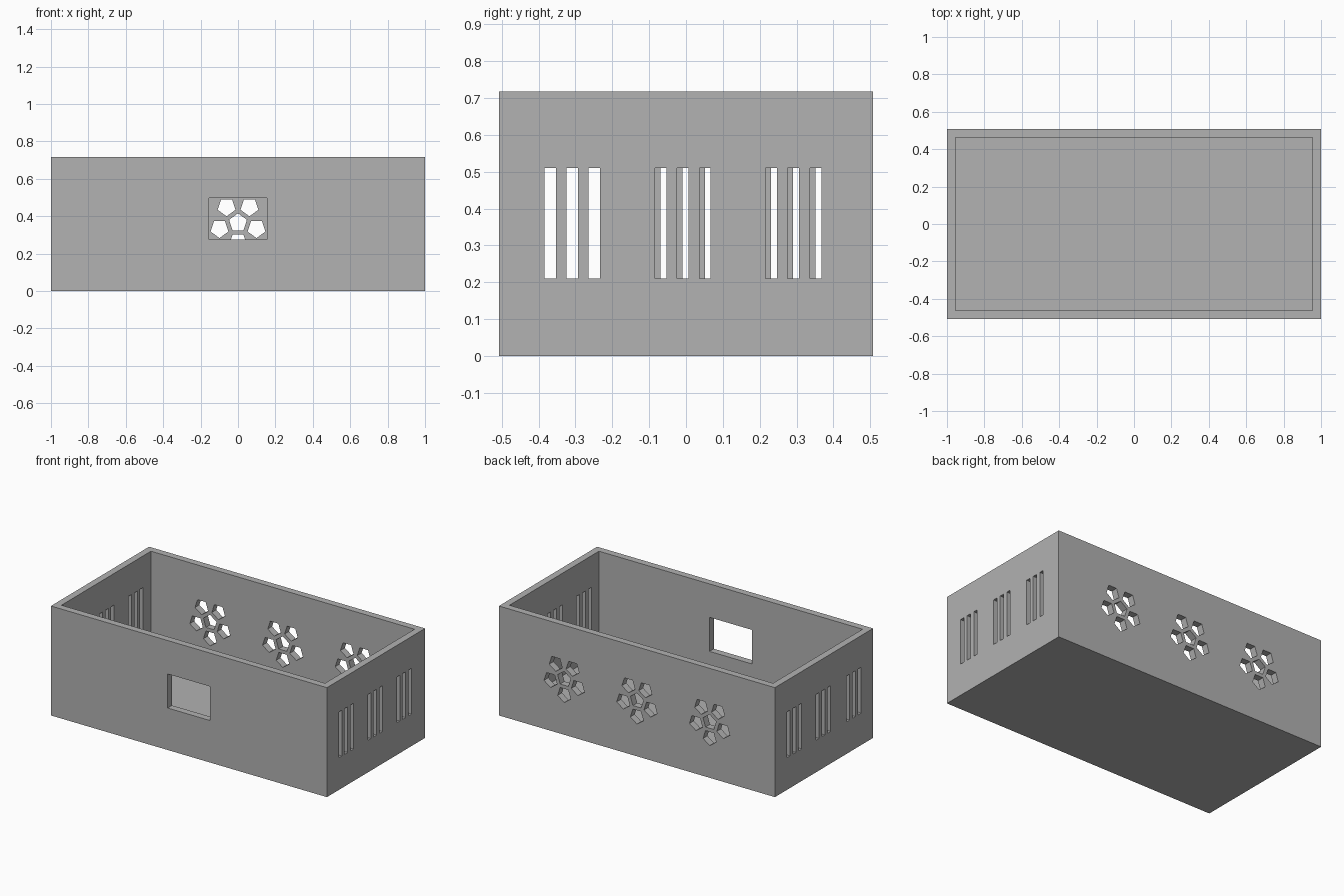
import bpy
import bmesh
from math import sin, cos, radians
from mathutils import Vector

if "Cube" in bpy.data.objects:
    bpy.data.objects.remove(bpy.data.objects["Cube"], do_unlink=True)

HALF_X, HALF_Y, HEIGHT, WALL = 1.0, 0.508, 0.717, 0.045
OVER = 0.02  # how far cutters reach past a wall

grey = bpy.data.materials.new("plain grey")
grey.use_nodes = True
colour = (0.445, 0.445, 0.445, 1)
grey.diffuse_color = colour
grey.node_tree.nodes["Principled BSDF"].inputs["Base Color"].default_value = colour


def add_prism(bm, points, depth):
    """Extrude a flat outline along the depth vector."""
    face = bm.faces.new([bm.verts.new(p) for p in points])
    moved = bmesh.ops.extrude_face_region(bm, geom=[face], use_keep_orig=True)["geom"]
    verts = [v for v in moved if isinstance(v, bmesh.types.BMVert)]
    bmesh.ops.translate(bm, verts=verts, vec=depth)


def add_box(bm, low, high):
    (x0, y0, z0), (x1, y1, z1) = low, high
    outline = [(x0, y0, z0), (x1, y0, z0), (x1, y1, z0), (x0, y1, z0)]
    add_prism(bm, outline, Vector((0, 0, z1 - z0)))


def add_pentagon(bm, x, z, tip):
    """Pentagonal hole through the back wall, one corner at the tip angle."""
    angles = [radians(tip + 72 * k) for k in range(5)]
    start = HALF_Y - WALL - OVER
    outline = [(x + 0.05 * cos(a), start, z + 0.05 * sin(a)) for a in angles]
    add_prism(bm, outline, Vector((0, WALL + 2 * OVER, 0)))


def make_object(name, bm):
    bmesh.ops.recalc_face_normals(bm, faces=bm.faces)
    mesh = bpy.data.meshes.new(name)
    bm.to_mesh(mesh)
    bm.free()
    mesh.materials.append(grey)
    obj = bpy.data.objects.new(name, mesh)
    bpy.context.collection.objects.link(obj)
    return obj


def cut(target, cutter):
    mod = target.modifiers.new("cut", 'BOOLEAN')
    mod.operation, mod.solver, mod.object = 'DIFFERENCE', 'EXACT', cutter
    bpy.context.view_layer.objects.active = target
    bpy.ops.object.modifier_apply(modifier=mod.name)
    bpy.data.objects.remove(cutter, do_unlink=True)


# Solid case
bm = bmesh.new()
add_box(bm, (-HALF_X, -HALF_Y, 0), (HALF_X, HALF_Y, HEIGHT))
case = make_object("open_case", bm)

# Inner cavity, open at the top
bm = bmesh.new()
add_box(bm, (WALL - HALF_X, WALL - HALF_Y, WALL),
        (HALF_X - WALL, HALF_Y - WALL, HEIGHT + 0.1))
cut(case, make_object("cavity_cutter", bm))

bm = bmesh.new()

# Front window
add_box(bm, (-0.154, -HALF_Y - OVER, 0.275),
        (0.154, -HALF_Y + WALL + OVER, 0.498))

# Three groups of three vent slots in each end wall
for side, groups in ((1, (-0.384, -0.084, 0.216)), (-1, (-0.384, -0.069, 0.231))):
    ends = sorted((side * (HALF_X + OVER), side * (HALF_X - WALL - OVER)))
    for group in groups:
        for i in range(3):
            y = group + 0.06 * i
            add_box(bm, (ends[0], y, 0.21), (ends[1], y + 0.031, 0.51))

# Three flower vents in the back wall
for flower_x in (-0.527, 0, 0.527):
    add_pentagon(bm, flower_x, 0.365, 90)
    for k in range(5):
        a = radians(270 + 72 * k)
        add_pentagon(bm, flower_x + 0.104 * cos(a), 0.365 + 0.104 * sin(a), 270)

cut(case, make_object("opening_cutter", bm))
